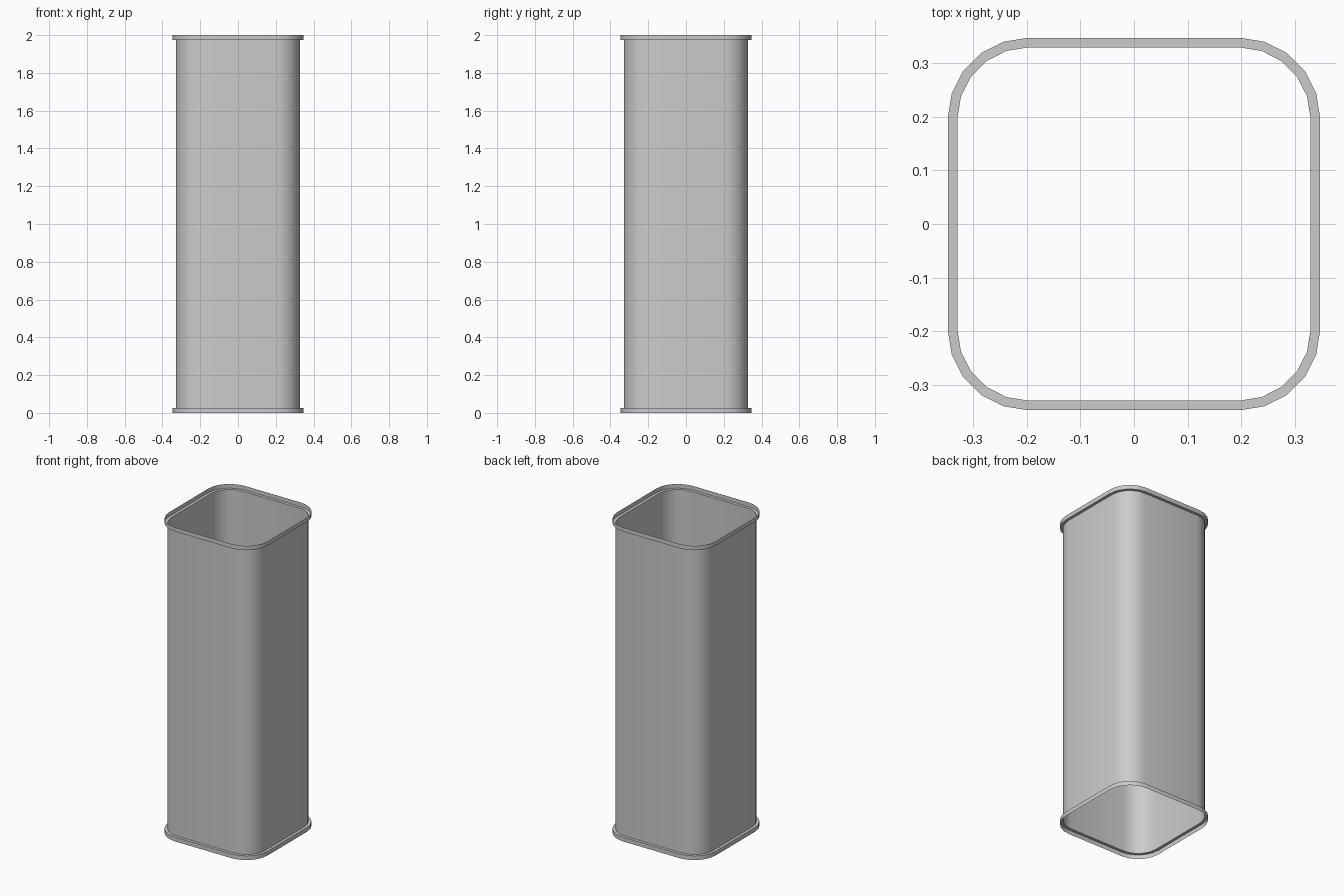
import bpy, bmesh
from math import radians, cos, sin

cube = bpy.data.objects.get("Cube")
if cube:
    bpy.data.objects.remove(cube, do_unlink=True)

HEIGHT, LIP = 2.0, 0.027
WALL, RIM = 0.329, 0.347      # half widths of the shaft and its flared ends
CENTRE = 0.197                # centre of every rounded corner
STEPS = 5                     # flat segments per corner

metal = bpy.data.materials.new("grey_metal")
metal.use_nodes = True
colour = (0.6, 0.6, 0.6, 1)
metal.diffuse_color = colour
bsdf = next(n for n in metal.node_tree.nodes if n.type == 'BSDF_PRINCIPLED')
bsdf.inputs["Base Color"].default_value = colour


def rounded_square(bm, half, z):
    """Counter-clockwise ring of vertices."""
    ring = []
    for quarter in range(4):
        mid = radians(45 + 90 * quarter)
        cx = CENTRE if cos(mid) > 0 else -CENTRE
        cy = CENTRE if sin(mid) > 0 else -CENTRE
        for i in range(STEPS + 1):
            a = radians(90 * (quarter + i / STEPS))
            r = half - CENTRE
            ring.append(bm.verts.new((cx + r * cos(a), cy + r * sin(a), z)))
    return ring


# Open thin-walled duct: stepped-out lip, straight shaft, stepped-out lip
profile = [(RIM, 0), (RIM, LIP), (WALL, LIP),
           (WALL, HEIGHT - LIP), (RIM, HEIGHT - LIP), (RIM, HEIGHT)]
bm = bmesh.new()
rings = [rounded_square(bm, half, z) for half, z in profile]
for low, high in zip(rings, rings[1:]):
    for i in range(len(low)):
        j = (i + 1) % len(low)
        bm.faces.new((low[i], low[j], high[j], high[i]))

mesh = bpy.data.meshes.new("square_duct")
bm.to_mesh(mesh)
bm.free()
mesh.materials.append(metal)
duct = bpy.data.objects.new("square_duct", mesh)
bpy.context.collection.objects.link(duct)

# Smooth corners, crisp lip edges
bpy.ops.object.select_all(action='DESELECT')
duct.select_set(True)
bpy.context.view_layer.objects.active = duct
bpy.ops.object.shade_smooth_by_angle(angle=radians(30))
